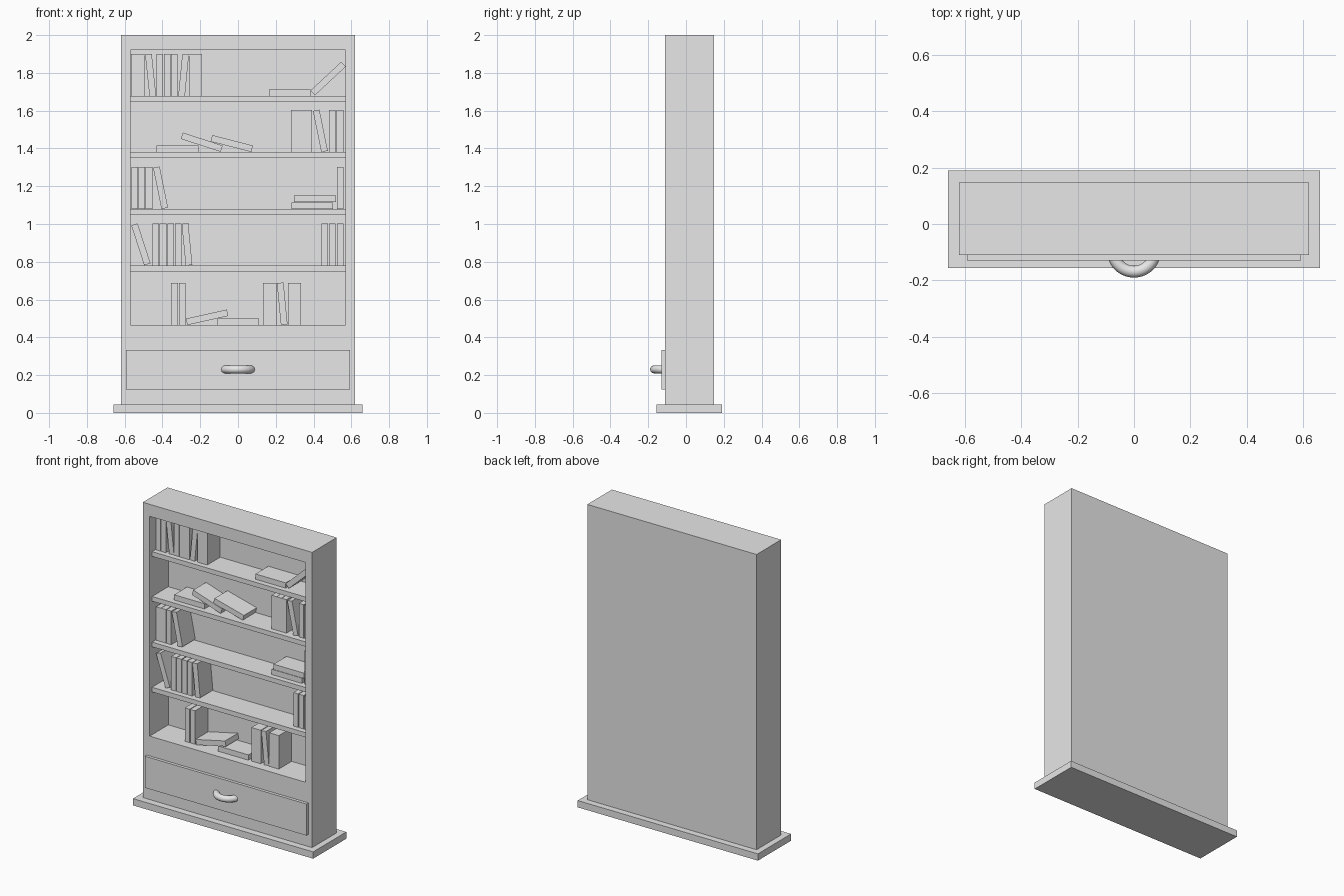
import bpy, bmesh, math
from mathutils import Matrix, Vector

if "Cube" in bpy.data.objects:
    bpy.data.objects.remove(bpy.data.objects["Cube"])

grey = bpy.data.materials.new("light_grey")
grey.diffuse_color = (0.8, 0.8, 0.8, 1)
grey.use_nodes = True
grey.node_tree.nodes["Principled BSDF"].inputs["Base Color"].default_value = grey.diffuse_color


def finish(name, bm):
    bmesh.ops.recalc_face_normals(bm, faces=bm.faces)
    mesh = bpy.data.meshes.new(name)
    bm.to_mesh(mesh)
    bm.free()
    mesh.materials.append(grey)
    ob = bpy.data.objects.new(name, mesh)
    bpy.context.collection.objects.link(ob)
    return ob


def box_bm(lo, hi):
    lo, hi = Vector(lo), Vector(hi)
    bm = bmesh.new()
    bmesh.ops.create_cube(bm, size=1, matrix=Matrix.Translation((lo + hi) / 2)
                          @ Matrix.Diagonal((*(hi - lo), 1)))
    return bm


def box(name, lo, hi):
    return finish(name, box_bm(lo, hi))


FRONT, BACK, INNER_BACK = -0.11, 0.147, 0.085
OPEN_X, OPEN_BOTTOM, OPEN_TOP = 0.57, 0.465, 1.92

# Cabinet: a box whose front face is inset to the opening, then pushed back
bm = box_bm((-0.62, FRONT, 0.045), (0.62, BACK, 2.0))
bm.faces.ensure_lookup_table()
face = min(bm.faces, key=lambda f: f.calc_center_median().y)
bmesh.ops.inset_region(bm, faces=[face], thickness=0.05)
for v in face.verts:
    v.co.x = math.copysign(OPEN_X, v.co.x)
    v.co.z = OPEN_TOP if v.co.z > 1 else OPEN_BOTTOM
pushed = bmesh.ops.extrude_discrete_faces(bm, faces=[face])["faces"][0]
for v in pushed.verts:
    v.co.y = INNER_BACK
finish("cabinet", bm)

# Plinth and drawer front
box("plinth", (-0.66, -0.156, 0), (0.66, 0.19, 0.045))
box("drawer_front", (-0.592, -0.13, 0.125), (0.592, FRONT, 0.334))

# Shelves, slightly set back from the front
for i, top in enumerate((1.677, 1.380, 1.078, 0.779)):
    box(f"shelf_{i + 1}", (-OPEN_X, -0.085, top - 0.031), (OPEN_X, INNER_BACK, top))

# Drawer handle: a ring half sunk into the drawer
bpy.ops.mesh.primitive_torus_add(major_radius=0.075, minor_radius=0.021,
                                 major_segments=48, minor_segments=16,
                                 location=(0, -0.094, 0.23))
handle = bpy.context.object
handle.name = "drawer_handle"
handle.data.materials.append(grey)
bpy.ops.object.shade_smooth_by_angle()

# Books: (centre x, centre z, tilt to the right in degrees)
T, H = 0.035, 0.222


def upright(z, xs):
    return [(x, z, 0) for x in xs]


books = {
    "top": upright(1.788, (-0.548, -0.511, -0.415, -0.375, -0.338, -0.243, -0.207))
    + [(-0.4625, 1.788, -6), (-0.288, 1.788, 5.5), (0.274, 1.695, 90), (0.477, 1.77, 47)],
    "second": upright(1.492, (0.299, 0.336, 0.373, 0.4995, 0.540))
    + [(0.436, 1.493, -11.5), (-0.321, 1.398, 90), (-0.192, 1.433, 108), (-0.033, 1.426, 104.5)],
    "third": upright(1.190, (-0.547, -0.510, -0.471, 0.542))
    + [(-0.410, 1.192, -11.5), (0.393, 1.096, 90), (0.407, 1.133, 90)],
    "fourth": upright(0.891, (-0.436, -0.397, -0.357, -0.317, 0.459, 0.499, 0.542))
    + [(-0.514, 0.892, -18), (-0.270, 0.892, -5.5)],
    "bottom": upright(0.577, (-0.336, -0.296, 0.151, 0.185, 0.282, 0.317))
    + [(0.234, 0.578, -5.5), (-0.164, 0.506, 77.5), (0.001, 0.483, 90)],
}
for row, items in books.items():
    for i, (x, z, tilt) in enumerate(items):
        ob = box(f"{row}_book_{i + 1}", (-T / 2, -0.067, -H / 2), (T / 2, 0.067, H / 2))
        ob.location = (x, 0.016, z)
        ob.rotation_euler.y = math.radians(tilt)
